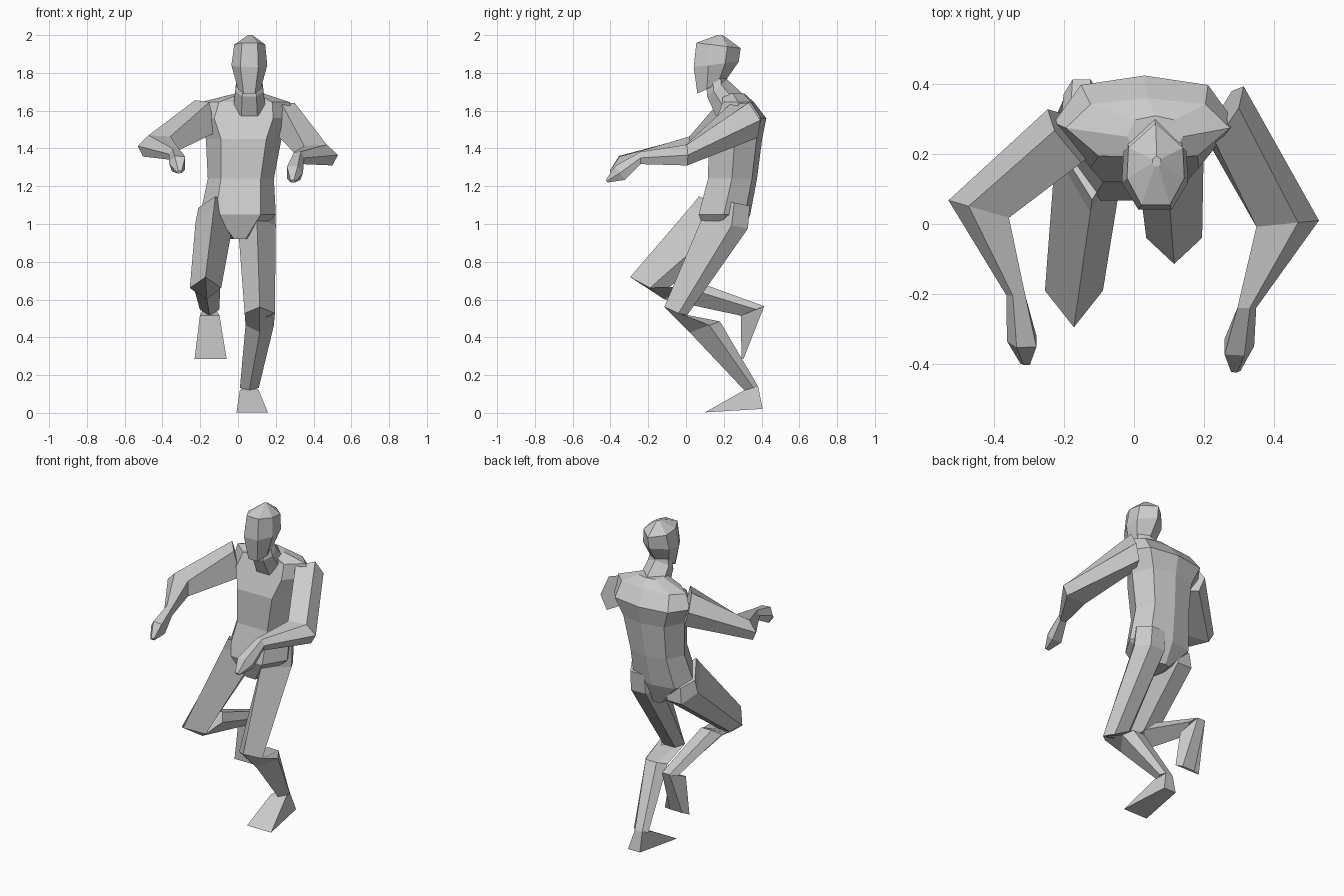
import bpy
import bmesh
from math import cos, sin
from mathutils import Vector

default_cube = bpy.data.objects.get("Cube")
if default_cube:
    bpy.data.objects.remove(default_cube, do_unlink=True)

# One plain grey for the whole figure
GREY = (0.6, 0.6, 0.6, 1.0)
grey = bpy.data.materials.new("plain_grey")
grey.use_nodes = True
grey.diffuse_color = GREY
grey.node_tree.nodes["Principled BSDF"].inputs["Base Color"].default_value = GREY

# Unit cross-sections, front at -y
TORSO = [(-.6, -.95), (.6, -.95), (1, 0), (.7, .8), (0, 1), (-.7, .8), (-1, 0)]
HEAD = [(-.5, -1), (.5, -1), (1, -.35), (.95, .4), (0, 1), (-.95, .4), (-1, -.35)]
LEG = [(0, -1), (1, .3), (.5, 1), (-.5, 1), (-1, .3)]
WEDGE = [(-1, -1), (1, -1), (.5, 1), (-.5, 1)]
ARM = [(-.8, -.8), (.7, -1), (1, 0), (.4, 1), (-.8, .9)]


def ring_points(section, centre, width, depth, pitch=0, yaw=0):
    """Place a cross-section in space, turned by yaw and tilted by pitch."""
    side = Vector((cos(yaw), sin(yaw), 0))
    ahead = Vector((-sin(yaw) * cos(pitch), cos(yaw) * cos(pitch), sin(pitch)))
    return [Vector(centre) + side * u * width + ahead * v * depth for u, v in section]


def loft(name, section, rings):
    """Skin a closed, flat-shaded body over a row of rings."""
    bm = bmesh.new()
    loops = [[bm.verts.new(p) for p in ring_points(section, *ring)] for ring in rings]
    count = len(section)
    for low, high in zip(loops, loops[1:]):
        for i in range(count):
            j = (i + 1) % count
            bm.faces.new((low[i], low[j], high[j], high[i]))
    bm.faces.new(loops[0])
    bm.faces.new(loops[-1])
    bmesh.ops.recalc_face_normals(bm, faces=bm.faces)
    mesh = bpy.data.meshes.new(name)
    bm.to_mesh(mesh)
    bm.free()
    mesh.materials.append(grey)
    body_part = bpy.data.objects.new(name, mesh)
    bpy.context.collection.objects.link(body_part)
    return body_part


# Torso from crotch to collar; each ring is centre, width, depth, pitch, yaw
loft("torso", TORSO, [
    ((.01, .2, .92), .05, .09),
    ((0, .2, 1.05), .2, .14),
    ((.015, .243, 1.24), .175, .133),
    ((.03, .258, 1.45), .2, .145),
    ((.03, .29, 1.56), .26, .135),
    ((.04, .275, 1.645), .235, .085),
    ((.06, .25, 1.69), .08, .06),
])

# Neck leaning forward, and head
loft("neck", HEAD, [
    ((.06, .23, 1.63), .085, .092, .7),
    ((.06, .165, 1.72), .075, .07, .7),
    ((.06, .16, 1.78), .06, .06, .5),
])
loft("head", HEAD, [
    ((.06, .137, 1.727), .06, .085, .45),
    ((.06, .16, 1.845), .095, .12, .12),
    ((.062, .172, 1.945), .082, .118, -.12),
    ((.065, .18, 2), .012, .015),
])

# Arms bent at the elbow, reaching forward
UP = 1.57
loft("left_arm", ARM, [
    ((.26, .31, 1.55), .1, .095, 1.8, 1),
    ((.43, 0, 1.365), .1, .055, UP, .1),
    ((.32, -.24, 1.35), .03, .033, UP),
])
loft("left_hand", ARM, [
    ((.32, -.24, 1.35), .03, .033, UP),
    ((.297, -.35, 1.27), .047, .045, 2.2),
    ((.29, -.42, 1.226), .015, .008, 2.2),
])
# The right arm mirrors the section so its outer edge stays outside
MIRRORED_ARM = [(-u, v) for u, v in ARM]
loft("right_arm", MIRRORED_ARM, [
    ((-.185, .25, 1.56), .1, .098, 1.8, -.9),
    ((-.435, .04, 1.413), .1, .056, UP, -.28),
    ((-.335, -.205, 1.37), .03, .03, UP),
])
loft("right_hand", MIRRORED_ARM, [
    ((-.335, -.205, 1.37), .03, .03, UP),
    ((-.317, -.335, 1.32), .047, .045, 2),
    ((-.31, -.4, 1.275), .015, .008, 2),
])

# Standing leg
left_ankle = ((.06, .345, .13), .05, .038, .26)
loft("left_leg", LEG, [
    ((.1, .22, 1.12), .095, .12, -.2),
    ((.1, .205, 1), .1, .125, -.2),
    ((.115, -.057, .535), .08, .063, -.42),
    ((.115, .1, .455), .075, .085, .35),
    left_ankle,
])
loft("left_foot", WEDGE, [
    left_ankle,
    ((.075, .253, .012), .083, .153, .06),
])

# Raised leg, shin folded back
right_ankle = ((-.15, .352, .54), .052, .067, .38)
loft("right_leg", LEG, [
    ((-.12, .18, 1.1), .09, .12, -.4),
    ((-.125, .165, 1.03), .1, .15, -.5),
    ((-.172, -.215, .675), .083, .092, -.5),
    ((-.165, -.04, .652), .07, .09, .6),
    right_ankle,
])
loft("right_foot", WEDGE, [
    right_ankle,
    ((-.145, .3, .287), .085, .006, .3),
])
